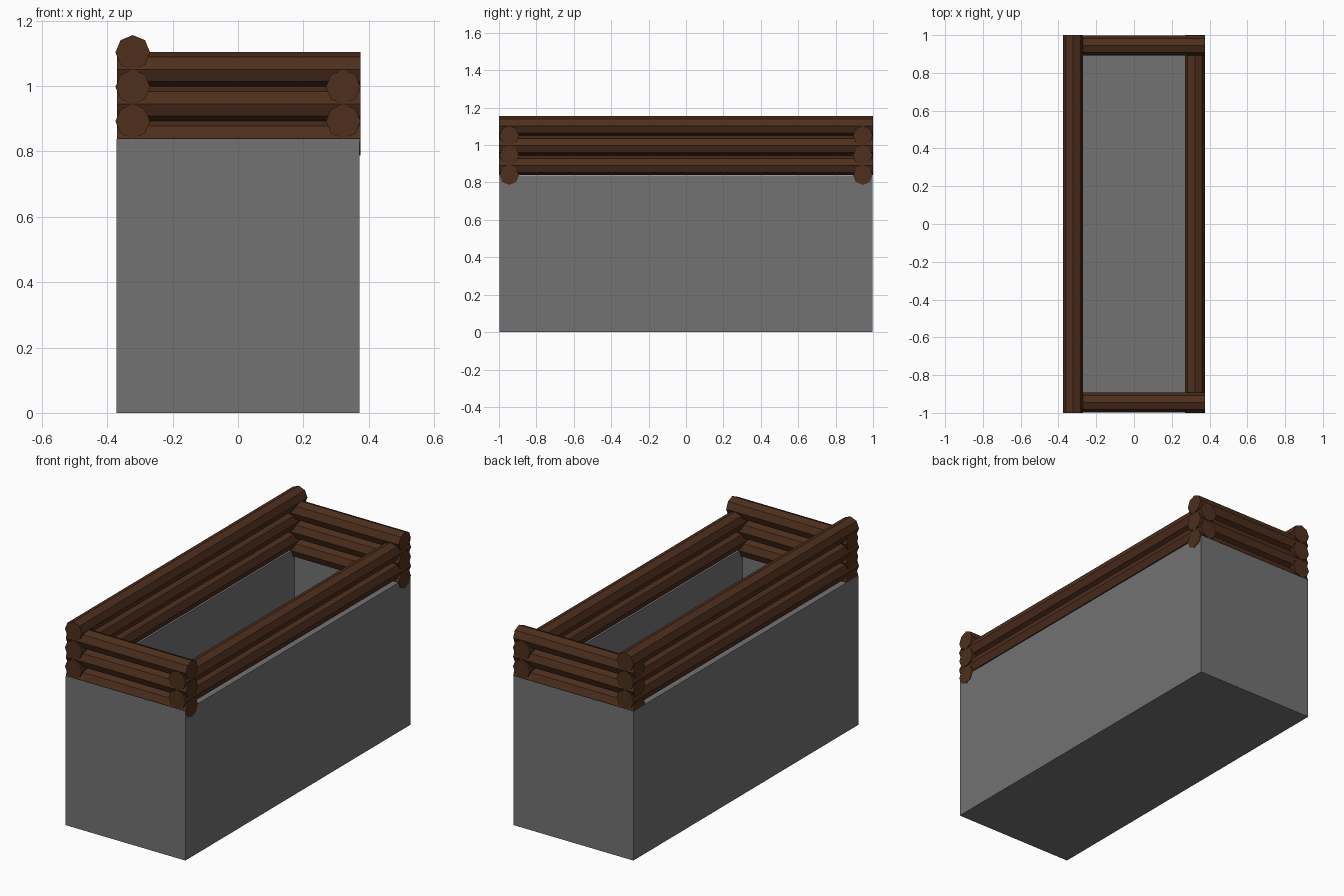
import bpy, bmesh, math
from mathutils import Matrix

if "Cube" in bpy.data.objects:
    bpy.data.objects.remove(bpy.data.objects["Cube"])

W, L, H = 0.372, 0.998, 0.838   # half width, half length, trough height
R = 0.053                       # log radius

wood = bpy.data.materials.new("dark_wood")
wood.diffuse_color = (0.075, 0.028, 0.012, 1)
wood.use_nodes = True
wood.node_tree.nodes["Principled BSDF"].inputs["Base Color"].default_value = wood.diffuse_color
stone = bpy.data.materials.new("stone")
stone.diffuse_color = (0.17, 0.17, 0.17, 1)
stone.use_nodes = True
stone.node_tree.nodes["Principled BSDF"].inputs["Base Color"].default_value = stone.diffuse_color


def finish(bm, name, mat):
    mesh = bpy.data.meshes.new(name)
    bm.to_mesh(mesh)
    bm.free()
    mesh.materials.append(mat)
    obj = bpy.data.objects.new(name, mesh)
    bpy.context.collection.objects.link(obj)


def log(name, axis, offset, z, half):
    """Eight-sided log lying along x or y, with an edge on top."""
    bm = bmesh.new()
    bmesh.ops.create_cone(bm, cap_ends=True, segments=8, radius1=R, radius2=R, depth=2 * half)
    if axis == 'x':
        m = Matrix.Translation((0.002, offset, z)) @ Matrix.Rotation(math.pi / 2, 4, 'Y')
    else:
        m = Matrix.Translation((offset, 0, z)) @ Matrix.Rotation(math.pi / 2, 4, 'X')
    bm.transform(m)
    finish(bm, name, wood)


# stone trough: box with its top inset and pushed down
bm = bmesh.new()
bmesh.ops.create_cube(bm, size=1)
bm.transform(Matrix.Translation((0, 0, H / 2)) @ Matrix.Diagonal((2 * W, 2 * L, H, 1)))
bm.normal_update()
top = max(bm.faces, key=lambda f: f.calc_center_median().z)
bmesh.ops.inset_region(bm, faces=[top], thickness=0.11)
pit = bmesh.ops.extrude_face_region(bm, geom=[top])['geom']
bmesh.ops.delete(bm, geom=[top], context='FACES_ONLY') if top.is_valid else None
for v in [g for g in pit if isinstance(g, bmesh.types.BMVert)]:
    v.co.z = 0.1
bmesh.ops.recalc_face_normals(bm, faces=bm.faces)
finish(bm, "stone_trough", stone)

# logs across the short ends
for i in range(3):
    for side, y in (("front", -0.945), ("back", 0.945)):
        log(f"{side}_log_{i + 1}", 'x', y, 0.84 + i * 0.1055, 0.373)

# logs along the long sides; the left side is one log taller
for side, x, count in (("left", -0.322, 3), ("right", 0.322, 2)):
    for i in range(count):
        log(f"{side}_log_{i + 1}", 'y', x, 0.892 + i * 0.1055, 1.0)
